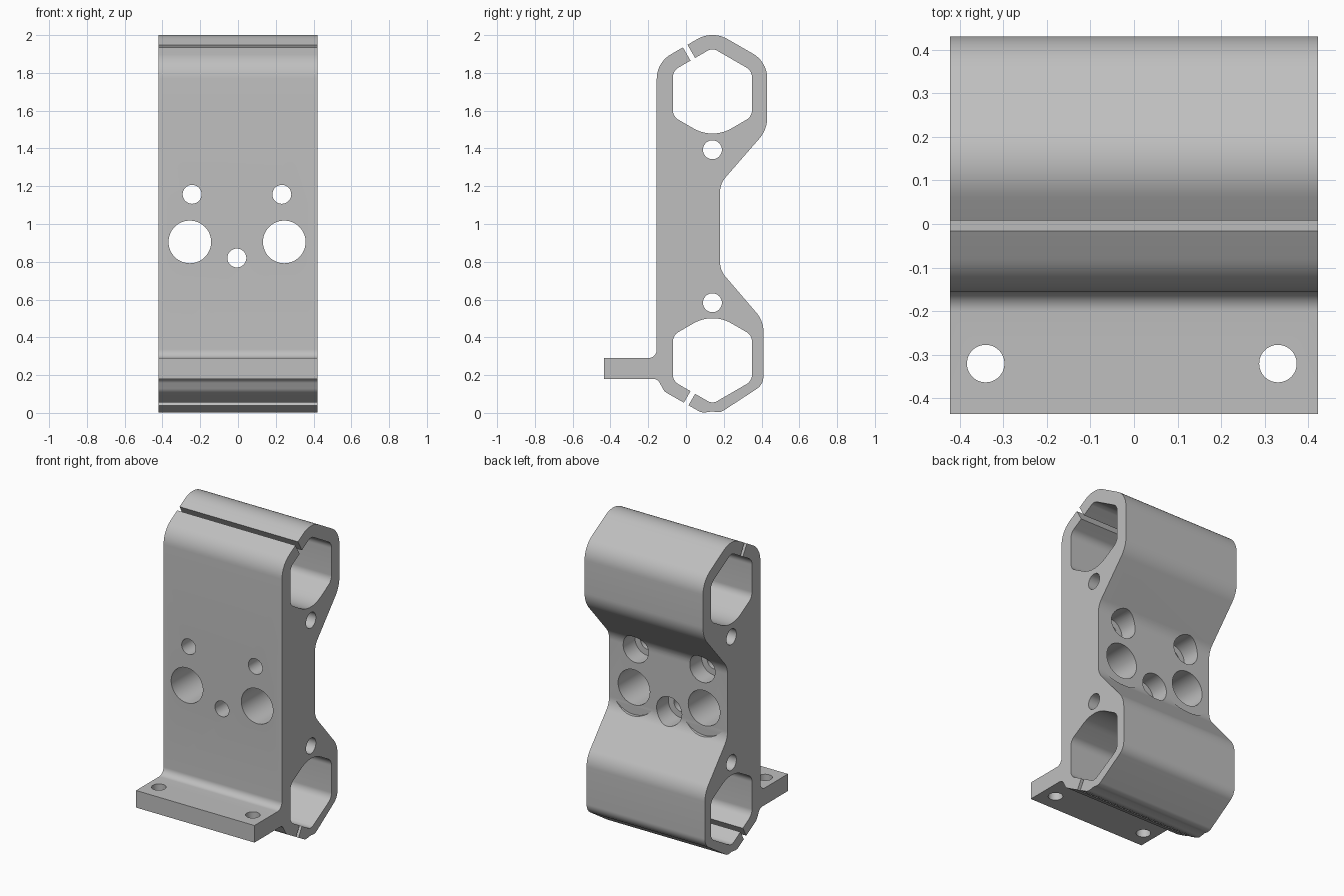
import bpy, bmesh, math
from mathutils import Vector

cube = bpy.data.objects.get("Cube")
if cube:
    bpy.data.objects.remove(cube, do_unlink=True)

HALF_WIDTH = 0.422
TUBE_Y, UPPER_Z, LOWER_Z = 0.14, 1.69, 0.29


def rounded(corners, steps=10):
    """Outline from (a, b, fillet radius) corners."""
    out = []
    for i, (a, b, r) in enumerate(corners):
        p = Vector((a, b))
        if r == 0:
            out.append(p)
            continue
        u = (Vector(corners[i - 1][:2]) - p).normalized()
        v = (Vector(corners[(i + 1) % len(corners)][:2]) - p).normalized()
        half = u.angle(v) / 2
        centre = p + (u + v).normalized() * (r / math.sin(half))
        start = p + u * (r / math.tan(half)) - centre
        end = p + v * (r / math.tan(half)) - centre
        sweep = math.pi - 2 * half
        for k in range(steps + 1):
            t = k / steps
            out.append(centre + (start * math.sin((1 - t) * sweep)
                                 + end * math.sin(t * sweep)) / math.sin(sweep))
    return out


def circle(a, b, r, n=48):
    return [(a + r * math.cos(math.tau * i / n), b + r * math.sin(math.tau * i / n))
            for i in range(n)]


def prism(name, outline, axis, low, high):
    """Extrude a 2D outline along a world axis."""
    def place(p, t):
        c = [p[0], p[1]]
        c.insert("xyz".index(axis), t)
        return c
    bm = bmesh.new()
    face = bm.faces.new([bm.verts.new(place(p, low)) for p in outline])
    res = bmesh.ops.extrude_face_region(bm, geom=[face])
    move = [0, 0, 0]
    move["xyz".index(axis)] = high - low
    bmesh.ops.translate(bm, vec=move,
                        verts=[g for g in res["geom"] if isinstance(g, bmesh.types.BMVert)])
    bmesh.ops.recalc_face_normals(bm, faces=bm.faces)
    mesh = bpy.data.meshes.new(name)
    bm.to_mesh(mesh)
    bm.free()
    obj = bpy.data.objects.new(name, mesh)
    bpy.context.collection.objects.link(obj)
    return obj


# Bracket body: side outline with clamp rings and mounting tab
body = prism("clamp_bracket", rounded([
    (-0.155, 1.855, 0.15), (TUBE_Y, 2.025, 0.16), (0.43, 1.858, 0.15),
    (0.43, 1.50, 0.17), (0.18, 1.213, 0.12),
    (0.18, 0.755, 0.12), (0.41, 0.487, 0.15),
    (0.41, 0.15, 0.08), (0.18, 0.0, 0.06), (0.14, 0.008, 0), (0.084, 0.0, 0.06),
    (-0.115, 0.113, 0.06), (-0.15, 0.18, 0.04),
    (-0.435, 0.18, 0), (-0.435, 0.29, 0), (-0.155, 0.29, 0.045),
]), "x", -HALF_WIDTH, HALF_WIDTH)

grey = bpy.data.materials.new("light_grey")
grey.use_nodes = True
colour = (0.52, 0.52, 0.52, 1)
grey.diffuse_color = colour
grey.node_tree.nodes["Principled BSDF"].inputs["Base Color"].default_value = colour
body.data.materials.append(grey)


def cut(outline, axis, low, high):
    cutter = prism("cutter", outline, axis, low, high)
    cutter.hide_render = True
    cutter.data.materials.append(grey)
    mod = body.modifiers.new("cut", "BOOLEAN")
    mod.operation, mod.solver, mod.object = "DIFFERENCE", "EXACT", cutter
    bpy.context.view_layer.objects.active = body
    bpy.ops.object.modifier_apply(modifier=mod.name)
    bpy.data.objects.remove(cutter, do_unlink=True)


# Hexagonal tube openings, clamp slots and side holes, mirrored top and bottom
for centre_z, up in ((UPPER_Z, 1), (LOWER_Z, -1)):
    radii = {90: 0.05, 270: 0.2}
    cut(rounded([(TUBE_Y + 0.242 * math.cos(math.radians(d)),
                  centre_z + up * 0.242 * math.sin(math.radians(d)), radii.get(d, 0.06))
                 for d in range(30, 390, 60)]), "x", -0.6, 0.6)
    along = Vector((0.5, -0.866 * up))
    across = Vector((0.866 * up, 0.5)) * 0.014
    mid = Vector((0.013, centre_z + up * 0.222))
    cut([mid + along * s + across * w
         for s, w in ((-0.08, -1), (0.08, -1), (0.08, 1), (-0.08, 1))], "x", -0.6, 0.6)
    cut(circle(TUBE_Y, 0.988 + up * 0.405, 0.05), "x", -0.6, 0.6)

# Large front-to-back holes with clearance cut into the lower slope
for x in (-0.255, 0.245):
    cut(circle(x, 0.905, 0.113), "y", -0.6, 0.6)
    cut(circle(x, 0.905, 0.175), "y", 0.1805, 0.6)

# Screw holes, counterbored from the back
for x, z in ((-0.243, 1.157), (0.232, 1.157), (-0.006, 0.82)):
    cut(circle(x, z, 0.05), "y", -0.6, 0.6)
    cut(circle(x, z, 0.09), "y", 0.06, 0.6)

# Mounting tab holes
for x in (-0.34, 0.33):
    cut(circle(x, -0.32, 0.043), "z", 0.1, 0.4)

# Smooth curved walls, keep machined edges sharp
bpy.ops.object.select_all(action="DESELECT")
body.select_set(True)
bpy.context.view_layer.objects.active = body
bpy.ops.object.shade_smooth_by_angle(angle=math.radians(25))
